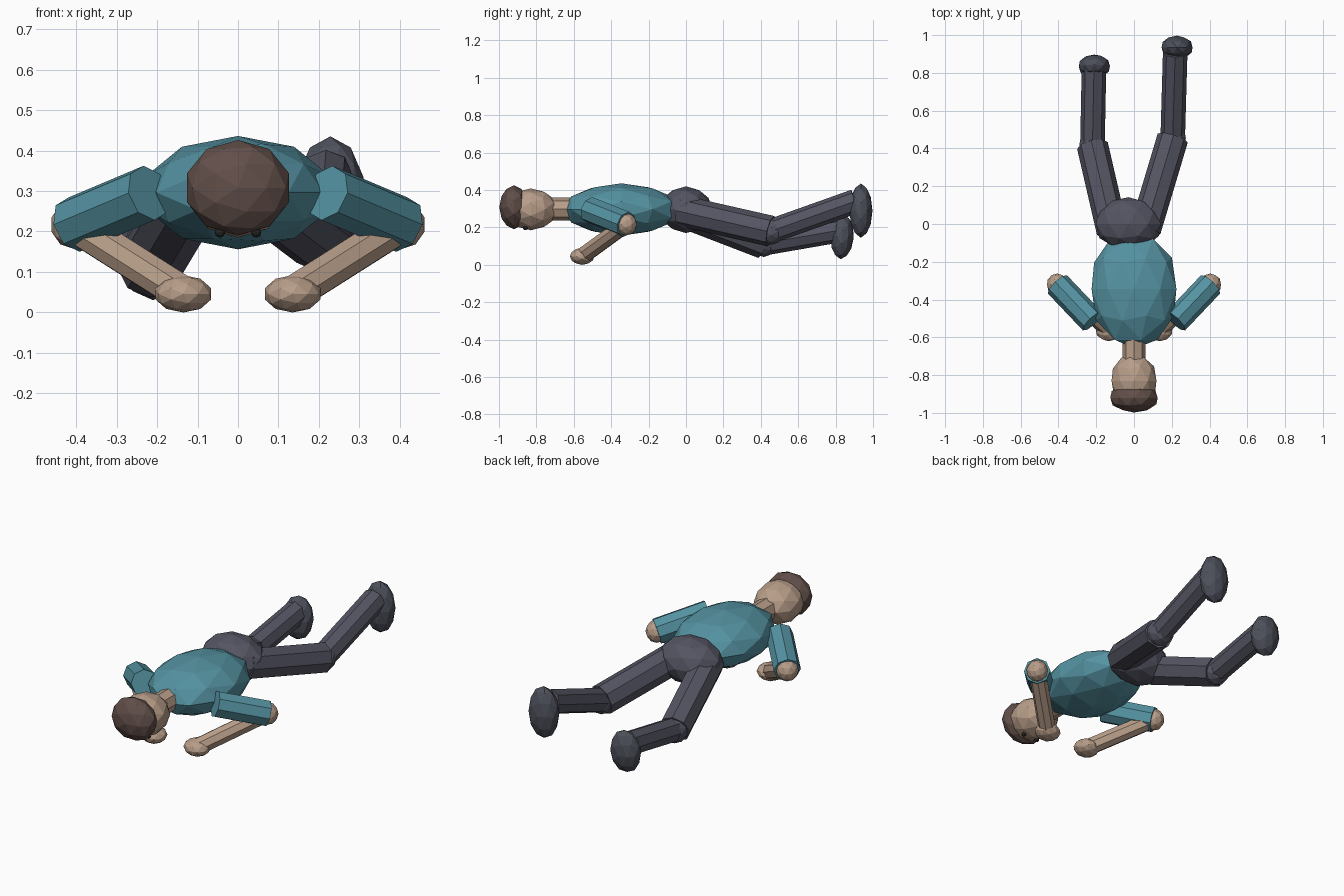
import bpy
import math
from mathutils import Vector, Matrix

cube = bpy.data.objects.get("Cube")
if cube:
    bpy.data.objects.remove(cube, do_unlink=True)


def material(name, rgb):
    m = bpy.data.materials.new(name)
    m.use_nodes = True
    m.diffuse_color = (*rgb, 1)
    node = m.node_tree.nodes["Principled BSDF"]
    node.inputs["Base Color"].default_value = (*rgb, 1)
    node.inputs["Roughness"].default_value = 0.8
    return m


SKIN = material("skin", (0.48, 0.34, 0.25))
SHIRT = material("teal shirt", (0.09, 0.29, 0.36))
PANTS = material("slate trousers", (0.09, 0.09, 0.125))
SHOE = material("dark shoes", (0.075, 0.08, 0.105))
HAIR = material("brown hair", (0.12, 0.077, 0.066))
EYE = material("dark eyes", (0.02, 0.018, 0.018))


def finish(name, mat):
    ob = bpy.context.object
    ob.name = name
    ob.data.name = name
    ob.data.materials.append(mat)
    return ob


def ball(name, center, radii, mat, pitch=0, yaw=0):
    """Faceted ellipsoid with its pole along the body (y)."""
    bpy.ops.mesh.primitive_ico_sphere_add(subdivisions=2, radius=1)
    ob = finish(name, mat)
    ob.data.transform(Matrix.Rotation(math.radians(90), 4, 'X'))
    ob.data.transform(Matrix.Diagonal((*radii, 1)))
    ob.rotation_euler = (math.radians(pitch), 0, math.radians(yaw))
    ob.location = center
    return ob


def limb(name, start, end, radius, mat):
    """Eight-sided cylinder between two joints."""
    a, b = Vector(start), Vector(end)
    bpy.ops.mesh.primitive_cylinder_add(vertices=8, radius=radius, depth=(b - a).length)
    ob = finish(name, mat)
    ob.rotation_euler = (b - a).to_track_quat('Z', 'Y').to_euler()
    ob.location = (a + b) / 2
    return ob


# Head and trunk
ball("hair", (0, -0.92, 0.308), (0.132, 0.078, 0.118), HAIR)
ball("head", (0, -0.83, 0.297), (0.125, 0.145, 0.112), SKIN)
limb("neck", (0, -0.74, 0.298), (0, -0.56, 0.298), 0.061, SKIN)
ball("torso", (0, -0.345, 0.296), (0.236, 0.315, 0.14), SHIRT)
ball("hips", (-0.03, 0.0, 0.295), (0.18, 0.142, 0.125), PANTS)

# Arms, mirrored
for side, s in (("left", 1), ("right", -1)):
    shoulder = (s * 0.22, -0.515, 0.295)
    elbow = (s * 0.405, -0.32, 0.217)
    hand = (s * 0.135, -0.555, 0.046)
    limb(side + "_upper_arm", shoulder, elbow, 0.07, SHIRT)
    ball(side + "_elbow", elbow, (0.058, 0.058, 0.06), SKIN)
    limb(side + "_forearm", elbow, hand, 0.046, SKIN)
    ball(side + "_hand", hand, (0.072, 0.066, 0.046), SKIN)
    ball(side + "_eye", (s * 0.045, -0.86, 0.198), (0.013, 0.013, 0.013), EYE)

# Legs, each with its own pose
legs = (
    ("left", (0.06, -0.03, 0.29), (0.205, 0.455, 0.18), (0.218, 0.905, 0.34), (0.228, 0.935, 0.29), 0),
    ("right", (-0.115, -0.04, 0.29), (-0.22, 0.415, 0.115), (-0.212, 0.82, 0.185), (-0.21, 0.835, 0.15), -4),
)
for side, hip, knee, ankle, foot, pitch in legs:
    limb(side + "_thigh", hip, knee, 0.083, PANTS)
    ball(side + "_knee", knee, (0.073, 0.073, 0.073), PANTS)
    limb(side + "_shin", knee, ankle, 0.065, PANTS)
    ball(side + "_shoe", foot, (0.086, 0.062, 0.145 if side == "left" else 0.12), SHOE, pitch)
